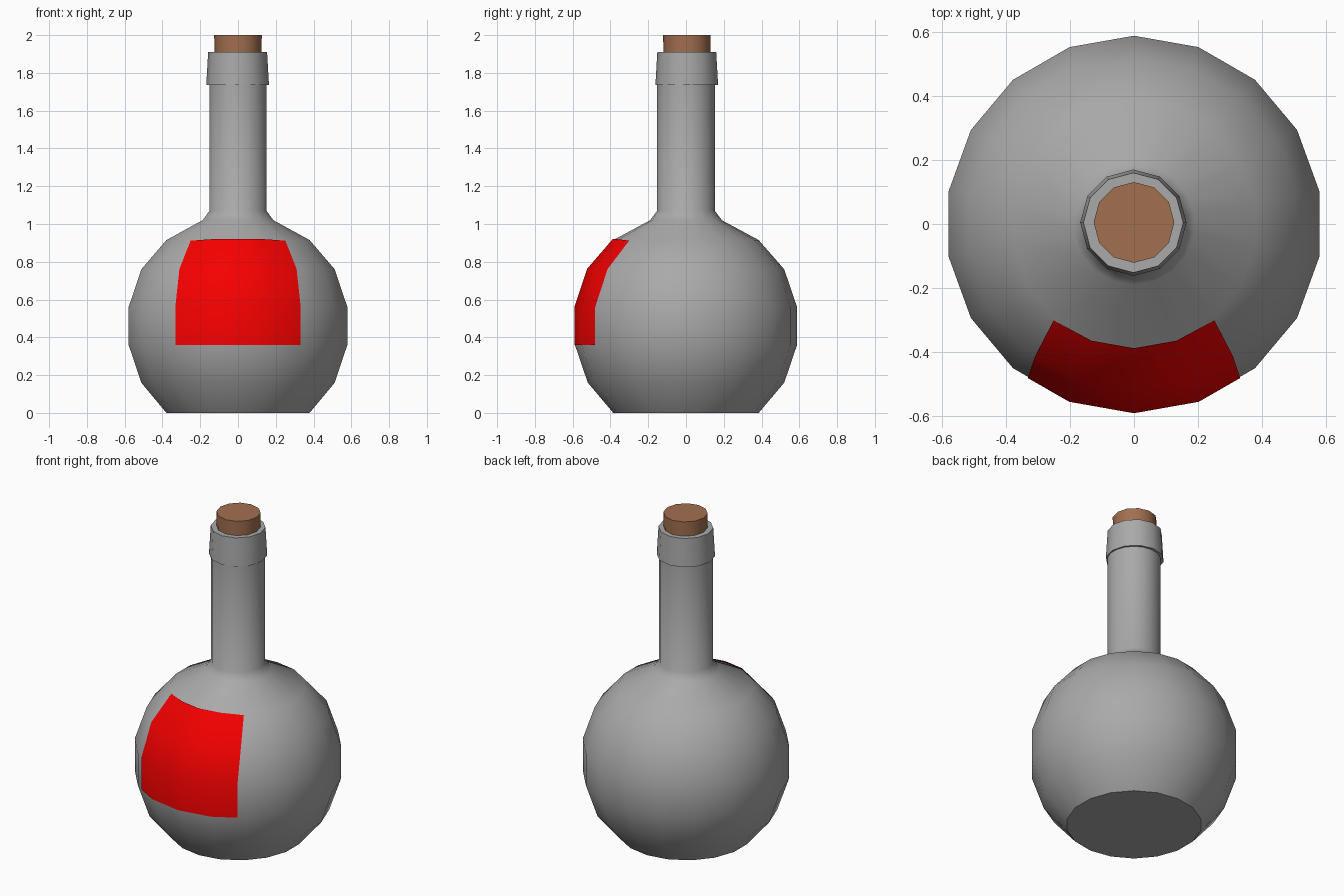
import bpy, bmesh
from math import sin, cos, radians, pi

if "Cube" in bpy.data.objects:
    bpy.data.objects.remove(bpy.data.objects["Cube"])

GLASS = (0.4, 0.4, 0.4, 1)
CORK = (0.36, 0.16, 0.08, 1)
RED = (0.92, 0.0, 0.0, 1)


def finish(name, bm, color, angle=40):
    mesh = bpy.data.meshes.new(name)
    bm.to_mesh(mesh)
    bm.free()
    obj = bpy.data.objects.new(name, mesh)
    bpy.context.collection.objects.link(obj)
    mat = bpy.data.materials.new(name + "_material")
    mat.diffuse_color = color
    mat.use_nodes = True
    mat.node_tree.nodes["Principled BSDF"].inputs["Base Color"].default_value = mat.diffuse_color
    mesh.materials.append(mat)
    bpy.ops.object.select_all(action='DESELECT')
    obj.select_set(True)
    bpy.context.view_layer.objects.active = obj
    bpy.ops.object.shade_smooth_by_angle(angle=radians(angle))
    return obj


def lathe(name, profile, sides, color, center=(0, 0), closed=False, angle=40):
    """Revolve (radius, z) points, with a corner on the -y axis."""
    bm = bmesh.new()
    rings = []
    for r, z in profile:
        rings.append([bm.verts.new((center[0] + r * sin(2 * pi * i / sides),
                                    center[1] - r * cos(2 * pi * i / sides), z))
                      for i in range(sides)])
    pairs = list(zip(rings, rings[1:]))
    if closed:
        pairs.append((rings[-1], rings[0]))
    else:
        bm.faces.new(rings[0])
        bm.faces.new(rings[-1])
    for a, b in pairs:
        for i in range(sides):
            j = (i + 1) % sides
            bm.faces.new((a[i], a[j], b[j], b[i]))
    bmesh.ops.recalc_face_normals(bm, faces=bm.faces)
    return finish(name, bm, color, angle)


# Round body and neck
body = [(0.385, 0), (0.52, 0.16), (0.588, 0.36), (0.588, 0.56), (0.52, 0.76),
        (0.385, 0.915), (0.19, 1.02), (0.153, 1.07), (0.153, 1.8)]
lathe("bottle_body", body, 18, GLASS, angle=50)

# Collar around the mouth
lathe("neck_collar", [(0.145, 1.735), (0.166, 1.735), (0.156, 1.91), (0.115, 1.91)],
      12, GLASS, center=(-0.002, 0.004), closed=True)

# Cork stopper
lathe("cork", [(0.123, 1.8), (0.126, 2.0)], 12, CORK, center=(0, 0.005))

# Label wrapped on the front: (radius, z, outer corner x, outer corner y)
rows = [(0.591, 0.36, 0.332, -0.481), (0.591, 0.56, 0.332, -0.481),
        (0.524, 0.762, 0.31, -0.415), (0.388, 0.92, 0.251, -0.301)]
bm = bmesh.new()
grid = []
for r, z, cx, cy in rows:
    inner = [(r * sin(radians(a)), -r * cos(radians(a)), z) for a in (-20, 0, 20)]
    corner_z = z - (0.008 if z > 0.9 else 0)
    points = [(-cx, cy, corner_z)] + inner + [(cx, cy, corner_z)]
    grid.append([bm.verts.new(p) for p in points])
for a, b in zip(grid, grid[1:]):
    for i in range(4):
        bm.faces.new((a[i], a[i + 1], b[i + 1], b[i]))
finish("label", bm, RED, 50)
